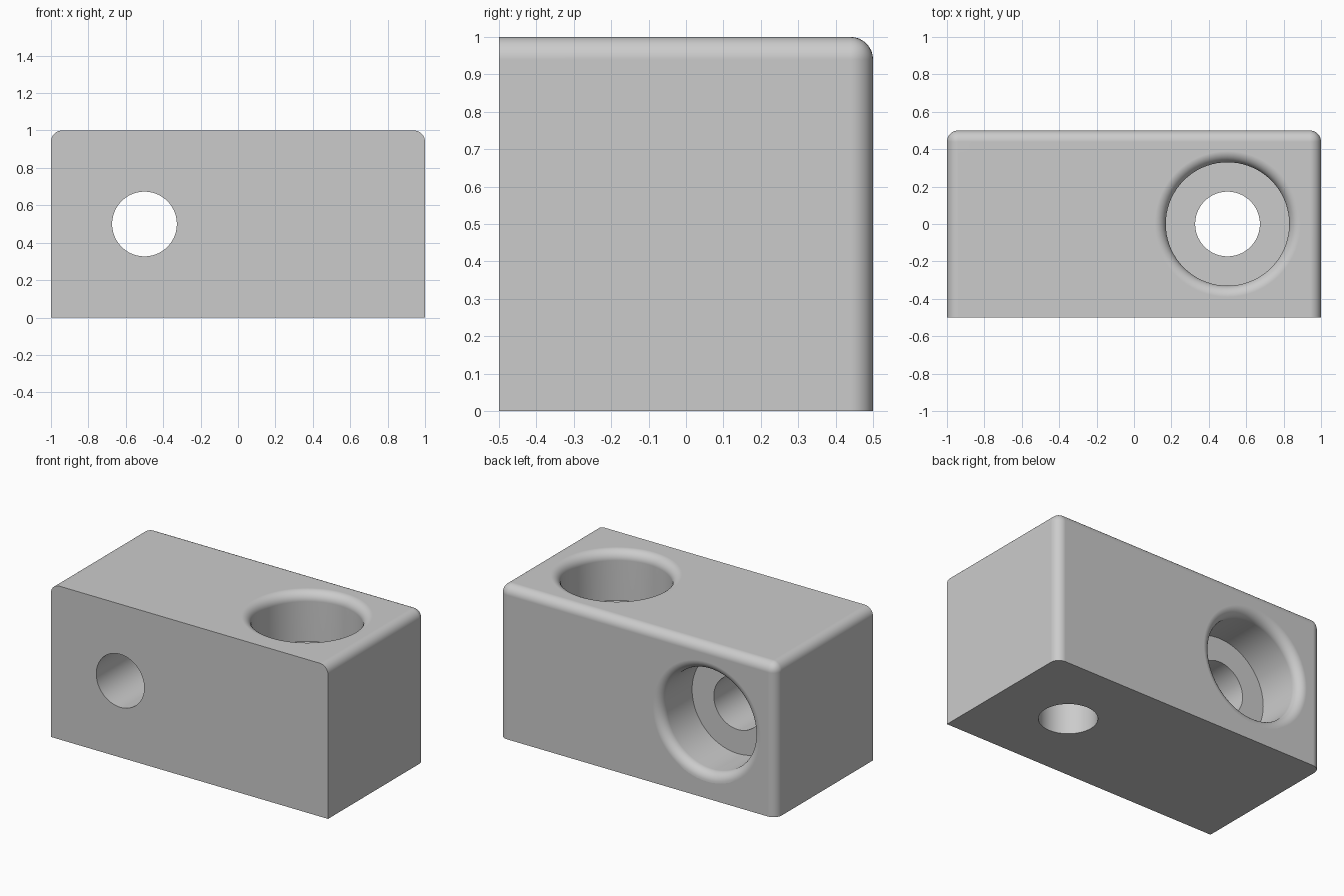
import bpy, bmesh, math
from mathutils import Matrix, Vector

cube = bpy.data.objects.get("Cube")
if cube:
    bpy.data.objects.remove(cube, do_unlink=True)

FILLET = 0.06      # edge rounding and counterbore lip
BORE_R, HOLE_R, BORE_DEPTH = 0.33, 0.173, 0.32

# Single grey material
grey = bpy.data.materials.new("plain_grey")
grey.use_nodes = True
colour = (0.6, 0.6, 0.6, 1)
grey.diffuse_color = colour
grey.node_tree.nodes["Principled BSDF"].inputs["Base Color"].default_value = colour


def make_object(name, bm):
    bmesh.ops.recalc_face_normals(bm, faces=bm.faces)
    mesh = bpy.data.meshes.new(name)
    bm.to_mesh(mesh)
    bm.free()
    mesh.materials.append(grey)
    obj = bpy.data.objects.new(name, mesh)
    bpy.context.collection.objects.link(obj)
    return obj


def make_block():
    """Box with rounded top-side, top-back and back-side edges."""
    bm = bmesh.new()
    bmesh.ops.create_cube(bm, size=1)
    bmesh.ops.scale(bm, vec=(2, 1, 1), verts=bm.verts)
    bmesh.ops.translate(bm, vec=(0, 0, 0.5), verts=bm.verts)

    def is_rounded(edge):
        normals = [f.normal for f in edge.link_faces]
        return all(n.y > -0.5 and n.z > -0.5 for n in normals)

    bm.normal_update()
    edges = [e for e in bm.edges if is_rounded(e)]
    bmesh.ops.bevel(bm, geom=edges, offset=FILLET, segments=8,
                    profile=0.5, affect='EDGES', clamp_overlap=True)
    return make_object("drilled_block", bm)


def make_cutter(name, location, rotation):
    """Lathed counterbore and through hole with a flared lip; local +z points out."""
    lip = BORE_R + FILLET
    profile = [(0, 0.1), (lip, 0.1)]
    for i in range(9):
        a = math.pi / 2 * i / 8
        profile.append((lip - FILLET * math.sin(a), FILLET * (math.cos(a) - 1)))
    profile += [(BORE_R, -BORE_DEPTH), (HOLE_R, -BORE_DEPTH), (HOLE_R, -1.1), (0, -1.1)]
    bm = bmesh.new()
    verts = [bm.verts.new((r, 0, z)) for r, z in profile]
    edges = [bm.edges.new(pair) for pair in zip(verts, verts[1:])]
    bmesh.ops.spin(bm, geom=verts + edges, cent=(0, 0, 0), axis=(0, 0, 1),
                   angle=math.tau, steps=72, use_duplicate=False)
    bmesh.ops.remove_doubles(bm, verts=bm.verts, dist=0.0001)
    bm.transform(Matrix.Translation(Vector(location)) @ rotation)
    cutter = make_object(name, bm)
    cutter.hide_render = True
    return cutter


block = make_block()
cutters = [
    make_cutter("top_bore_cutter", (0.5, 0, 1), Matrix.Identity(4)),
    make_cutter("back_bore_cutter", (-0.5, 0.5, 0.5), Matrix.Rotation(-math.pi / 2, 4, 'X')),
]

# Cut both counterbored holes
bpy.ops.object.select_all(action='DESELECT')
block.select_set(True)
bpy.context.view_layer.objects.active = block
for cutter in cutters:
    mod = block.modifiers.new(cutter.name, 'BOOLEAN')
    mod.operation = 'DIFFERENCE'
    mod.solver = 'EXACT'
    mod.object = cutter
    bpy.ops.object.modifier_apply(modifier=mod.name)
    bpy.data.objects.remove(cutter, do_unlink=True)

# Smooth rounded surfaces while keeping the flats flat
bpy.ops.object.shade_smooth_by_angle(angle=math.radians(30))
weighted = block.modifiers.new("flat_faces", 'WEIGHTED_NORMAL')
weighted.keep_sharp = True
